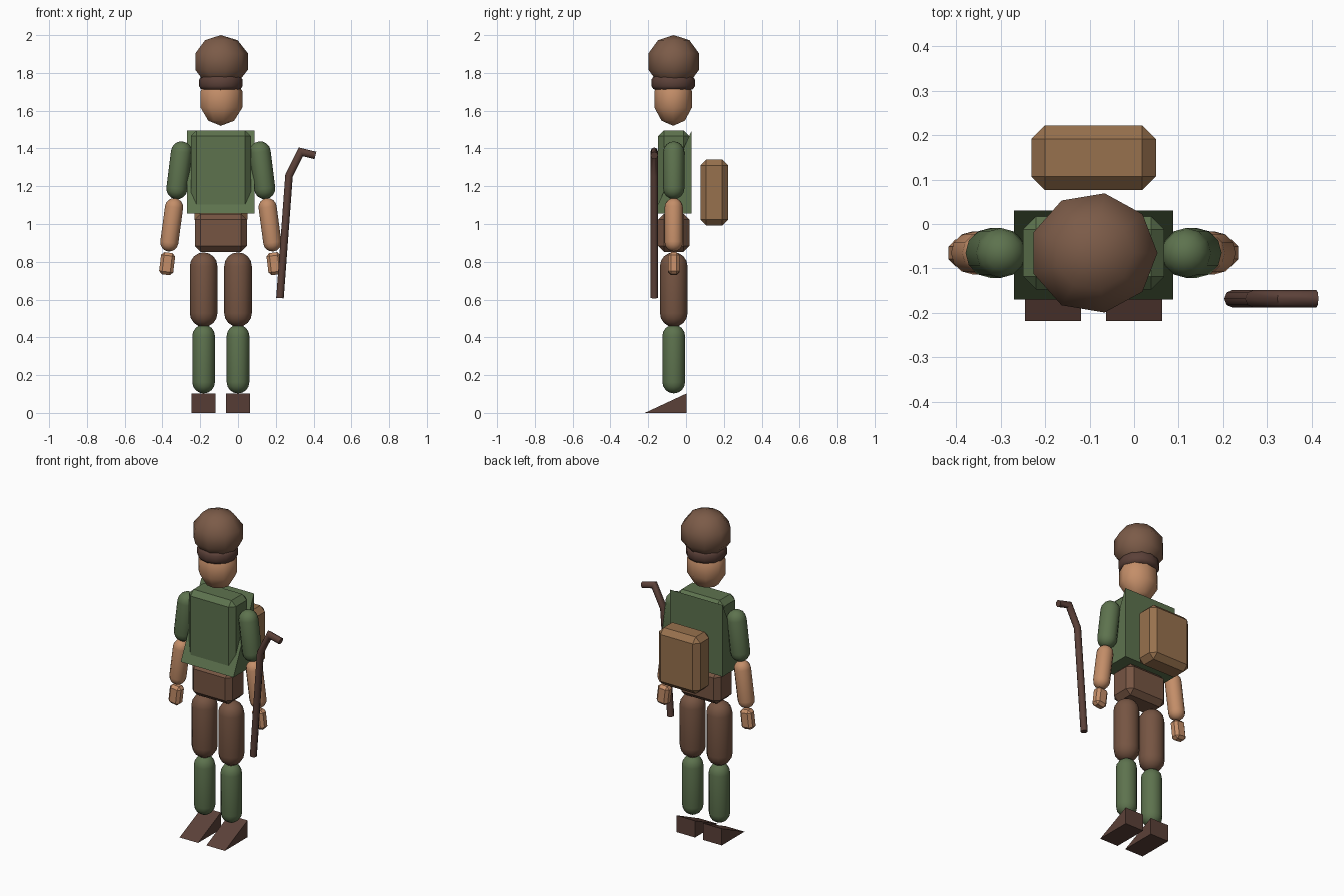
import bpy, bmesh, math
from mathutils import Vector, Matrix

if "Cube" in bpy.data.objects:
    bpy.data.objects.remove(bpy.data.objects["Cube"])

CX, CY = -0.091, -0.065   # centre line of the figure


def material(name, r, g, b):
    m = bpy.data.materials.new(name)
    m.diffuse_color = (r, g, b, 1)
    m.use_nodes = True
    m.node_tree.nodes["Principled BSDF"].inputs["Base Color"].default_value = m.diffuse_color
    return m


HAT = material("hat_brown", .20, .105, .065)
TROUSER = material("trouser_brown", .18, .09, .055)
DARK = material("dark_brown", .105, .052, .04)
GREEN = material("green", .11, .17, .076)
SKIN = material("skin", .55, .27, .14)
TAN = material("tan", .31, .165, .075)


def finish(name, bm, mat, smooth=None):
    bmesh.ops.recalc_face_normals(bm, faces=bm.faces[:])
    me = bpy.data.meshes.new(name)
    bm.to_mesh(me)
    bm.free()
    ob = bpy.data.objects.new(name, me)
    bpy.context.collection.objects.link(ob)
    me.materials.append(mat)
    if smooth:
        bpy.ops.object.select_all(action='DESELECT')
        ob.select_set(True)
        bpy.context.view_layer.objects.active = ob
        bpy.ops.object.shade_smooth_by_angle(angle=math.radians(smooth))
    return ob


def skin_rings(bm, rings):
    """Join vertex rings with quads and close both ends."""
    for a, b in zip(rings, rings[1:]):
        n = len(a)
        for i in range(n):
            bm.faces.new((a[i], a[(i + 1) % n], b[(i + 1) % n], b[i]))
    bm.faces.new(rings[0])
    bm.faces.new(rings[-1])


def lathe(name, profile, n, loc, mat, sy=1, rot=None, smooth=50):
    bm = bmesh.new()
    rings = []
    for r, z in profile:
        r = max(r, 1e-4)
        rings.append([bm.verts.new((r * math.cos(i * math.tau / n),
                                    sy * r * math.sin(i * math.tau / n), z))
                      for i in range(n)])
    skin_rings(bm, rings)
    bmesh.ops.remove_doubles(bm, verts=bm.verts[:], dist=5e-4)
    m = Matrix.Translation(loc)
    if rot:
        m = m @ rot.to_matrix().to_4x4()
    bm.transform(m)
    return finish(name, bm, mat, smooth)


def ball(name, rx, ry, rz, loc, mat, n=9, rows=5):
    prof = [(rx * math.sin(k * math.pi / rows), -rz * math.cos(k * math.pi / rows))
            for k in range(rows + 1)]
    return lathe(name, prof, n, loc, mat, sy=ry / rx)


def capsule(name, top, bottom, r, mat, n=12, cap=4):
    """Round-ended limb; top and bottom are the tips."""
    top, bottom = Vector(top), Vector(bottom)
    d = top - bottom
    h = d.length / 2 - r
    arc = [(r * math.sin(k * math.pi / 2 / cap), r * math.cos(k * math.pi / 2 / cap))
           for k in range(cap + 1)]
    prof = [(a, -h - b) for a, b in arc] + [(a, h + b) for a, b in reversed(arc)]
    return lathe(name, prof, n, (top + bottom) / 2, mat,
                 rot=Vector((0, 0, 1)).rotation_difference(d))


def box(name, size, loc, bevel, mat, tilt=0):
    bm = bmesh.new()
    bmesh.ops.create_cube(bm, size=1, matrix=Matrix.Diagonal((*size, 1)))
    bmesh.ops.bevel(bm, geom=bm.edges[:], offset=bevel, segments=1, affect='EDGES')
    bm.transform(Matrix.Translation(loc) @ Matrix.Rotation(tilt, 4, 'Y'))
    return finish(name, bm, mat)


def wedge(name, x0, x1, y0, y1, z0, z1, mat):
    """Ramp that is tall at the back and thin at the front."""
    bm = bmesh.new()
    rings = [[bm.verts.new((x, y, z)) for y, z in ((y0, z0), (y1, z0), (y1, z1))]
             for x in (x0, x1)]
    skin_rings(bm, rings)
    return finish(name, bm, mat)


# head and hat
ball("head", .12, .106, .14, (CX, CY - .003, 1.66), SKIN)
lathe("hat_band", [(.09, 1.71), (.105, 1.714), (.115, 1.73), (.115, 1.765),
                   (.105, 1.78), (.09, 1.785)], 12, (CX, CY - .003, 0), DARK)
ball("hat", .151, .143, .14, (CX, CY, 1.86), HAT)

# body
box("torso", (.318, .165, .425), (CX, CY, 1.2825), .03, GREEN)
wedge("coat", -.27, .088, -.17, .03, 1.055, 1.495, GREEN)
box("hips", (.275, .165, .20), (CX, CY, .953), .03, TROUSER)

# limbs, mirrored about the centre line
for side, s in (("left", -1), ("right", 1)):
    capsule(side + "_upper_arm", (CX + s * .201, CY, 1.437),
            (CX + s * .239, CY, 1.132), .056, GREEN)
    capsule(side + "_forearm", (CX + s * .241, CY, 1.137),
            (CX + s * .279, CY, .855), .048, SKIN)
    box(side + "_hand", (.075, .06, .118), (CX + s * .284, CY, .79), .016, SKIN,
        tilt=-s * .12)
    x = CX + s * .091
    capsule(side + "_thigh", (x, CY, .85), (x, CY, .455), .073, TROUSER)
    capsule(side + "_shin", (x, CY, .467), (x, CY, .103), .06, GREEN)
    wedge(side + "_boot", x - .063, x + .063, -.218, .003, 0, .103, DARK)

# backpack
box("backpack", (.28, .146, .35), (CX, .149, 1.167), .031, TAN)

# walking staff with a bent top, swept along its path with mitred joints
path = [Vector((x, -.168, z)) for x, z in
        ((.222, .608), (.27, 1.257), (.333, 1.382), (.41, 1.363))]
bm = bmesh.new()
rings = []
for i, p in enumerate(path):
    d0 = (p - path[max(i - 1, 0)]).normalized()
    d1 = (path[min(i + 1, 3)] - p).normalized()
    t = (d0 + d1).normalized()
    side = Vector((t.z, 0, -t.x))
    widen = 1 / max(.5, t.dot(d1 if d1.length else d0))
    rings.append([bm.verts.new(p + .02 * (side * math.cos(a) * widen
                                          + Vector((0, math.sin(a), 0))))
                  for a in (k * math.tau / 8 for k in range(8))])
skin_rings(bm, rings)
finish("staff", bm, DARK, 50)
